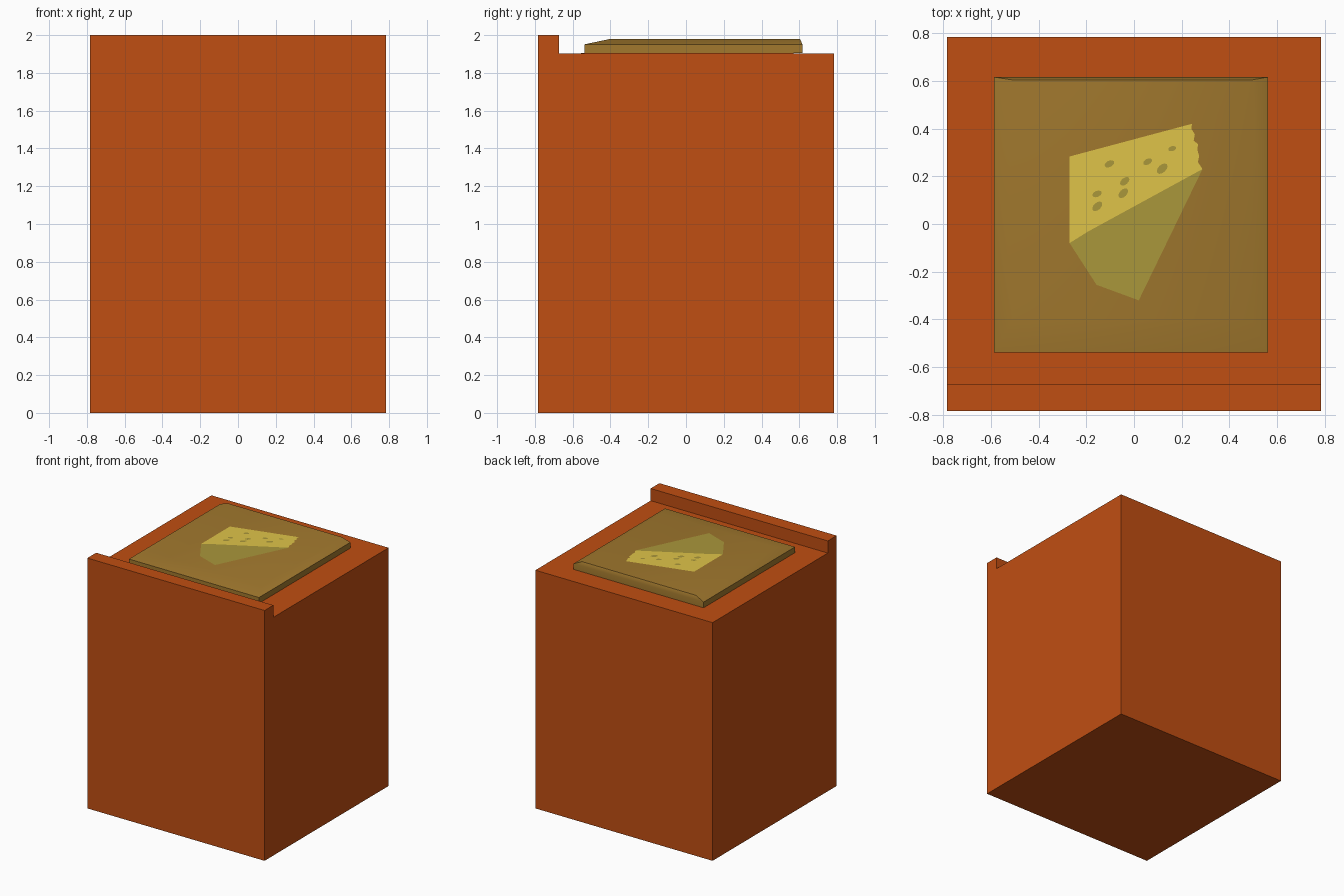
import bpy, bmesh, math

if "Cube" in bpy.data.objects:
    bpy.data.objects.remove(bpy.data.objects["Cube"])


def material(name, rgb):
    m = bpy.data.materials.new(name)
    m.diffuse_color = (*rgb, 1)
    m.use_nodes = True
    m.node_tree.nodes["Principled BSDF"].inputs["Base Color"].default_value = m.diffuse_color
    return m


ORANGE = material("orange", (0.53, 0.077, 0.006))
OCHRE = material("ochre", (0.36, 0.19, 0.027))
YELLOW = material("yellow", (0.74, 0.55, 0.066))
OLIVE = material("olive", (0.40, 0.31, 0.043))


def finish(name, bm, mat):
    bmesh.ops.recalc_face_normals(bm, faces=bm.faces)
    me = bpy.data.meshes.new(name)
    bm.to_mesh(me)
    bm.free()
    ob = bpy.data.objects.new(name, me)
    me.materials.append(mat)
    bpy.context.collection.objects.link(ob)
    return ob


def rect(x0, x1, y0, y1, z):
    return [(x0, y0, z), (x1, y0, z), (x1, y1, z), (x0, y1, z)]


def loft(name, rings, mat):
    """Closed solid through stacked rings with equal point counts."""
    bm = bmesh.new()
    vs = [[bm.verts.new(p) for p in r] for r in rings]
    for a, b in zip(vs, vs[1:]):
        for i in range(len(a)):
            j = (i + 1) % len(a)
            bm.faces.new((a[i], a[j], b[j], b[i]))
    bm.faces.new(vs[0][::-1])
    bm.faces.new(vs[-1])
    return finish(name, bm, mat)


def flat(name, outlines, z, mat):
    bm = bmesh.new()
    for pts in outlines:
        bm.faces.new([bm.verts.new((x, y, z)) for x, y in pts])
    ob = finish(name, bm, mat)
    if ob.data.polygons[0].normal.z < 0:
        ob.data.flip_normals()
    return ob


# Cabinet body: L-shaped side profile with the raised front lip, swept along x
H = 0.783
profile = [(-H, 0), (H, 0), (H, 1.903), (-0.672, 1.903), (-0.672, 2), (-H, 2)]
loft("body", [[(x, y, z) for y, z in profile] for x in (-H, H)], ORANGE)

# Thin pad beneath the plate
loft("plate_pad", [rect(-0.565, 0.56, -0.557, 0.57, z) for z in (1.89, 1.906)], ORANGE)

# Plate with sloped rim
plate = loft("plate", [rect(-0.587, 0.562, -0.538, 0.616, 1.905),
                       rect(-0.587, 0.562, -0.538, 0.616, 1.951),
                       rect(-0.51, 0.495, -0.40, 0.604, 1.98)], OCHRE)
bpy.context.view_layer.objects.active = plate
plate.select_set(True)
bpy.ops.object.shade_smooth_by_angle(angle=math.radians(30))

# Cheese picture: lit face with nibbled edge, shaded face, holes
flat("cheese_face", [[(-0.27, -0.08), (-0.19, -0.03), (0.287, 0.23), (0.268, 0.26),
                      (0.273, 0.285), (0.266, 0.31), (0.268, 0.335), (0.25, 0.35),
                      (0.255, 0.375), (0.24, 0.4), (0.243, 0.42), (-0.27, 0.283)]],
     1.982, YELLOW)
flat("cheese_side", [[(-0.27, -0.08), (-0.157, -0.255), (0.02, -0.32),
                      (0.287, 0.23), (-0.19, -0.03)]], 1.982, OLIVE)


def hole(cx, cy, s, tilt):
    c, n = math.cos(tilt), math.sin(tilt)
    ring = [2 * math.pi * k / 12 for k in range(12)]
    return [(cx + s * (math.cos(t) * c - 0.6 * math.sin(t) * n),
             cy + s * (math.cos(t) * n + 0.6 * math.sin(t) * c)) for t in ring]


flat("cheese_holes", [hole(*h) for h in (
    (-0.103, 0.252, 0.022, 0.5), (0.057, 0.261, 0.02, 0.5), (0.16, 0.316, 0.017, 0.3),
    (0.118, 0.232, 0.027, 0.75), (-0.039, 0.179, 0.023, 0.7), (-0.155, 0.126, 0.021, 0.4),
    (-0.045, 0.129, 0.025, 0.8), (-0.154, 0.074, 0.025, 0.75))], 1.984, OLIVE)
